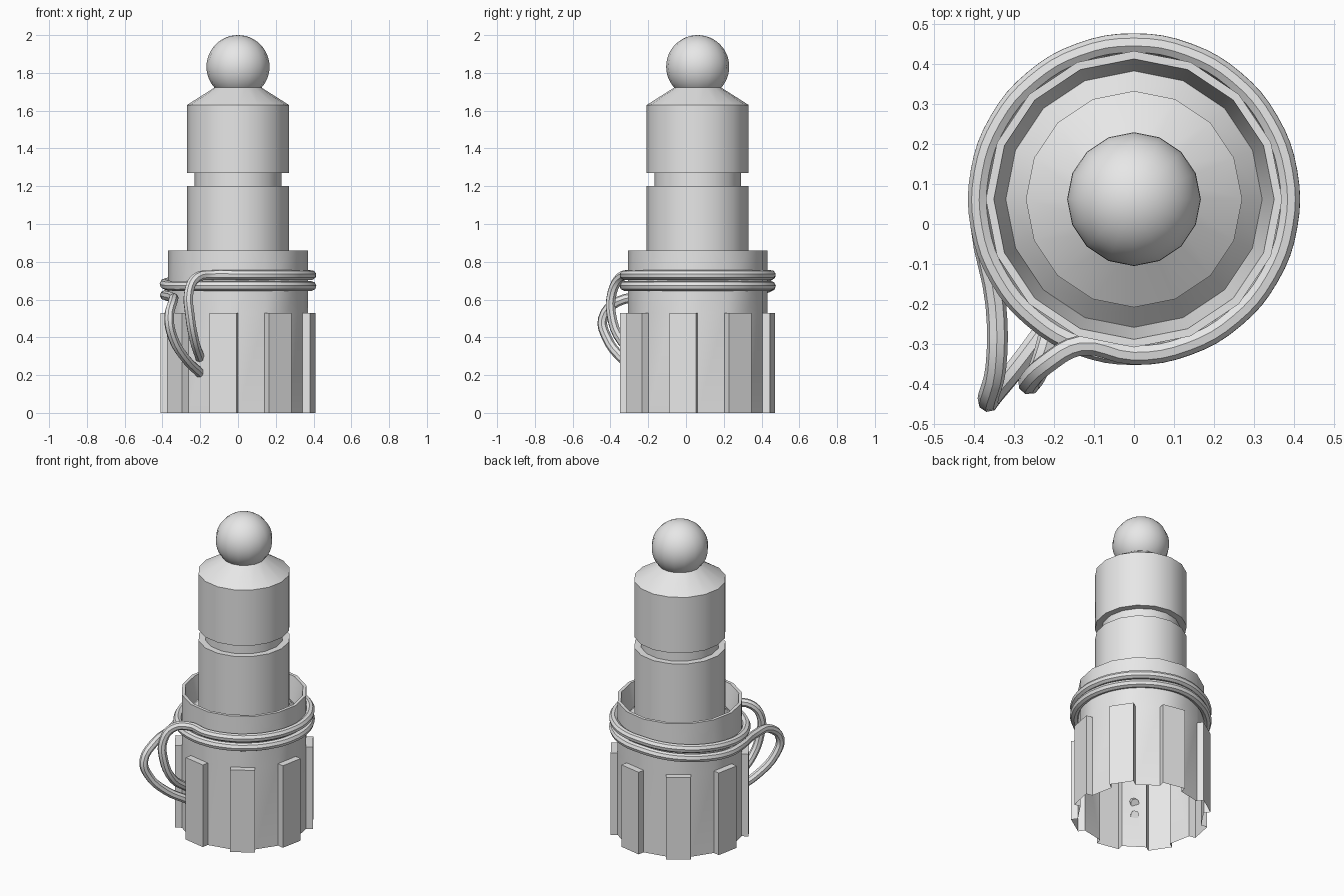
import bpy, bmesh, math
from mathutils import Vector

SIDES = 16
AXIS_Y = 0.062

cube = bpy.data.objects.get("Cube")
if cube:
    bpy.data.objects.remove(cube, do_unlink=True)

grey = bpy.data.materials.new("plain_grey")
grey.use_nodes = True
grey.diffuse_color = (0.8, 0.8, 0.8, 1)
grey.node_tree.nodes["Principled BSDF"].inputs["Base Color"].default_value = (0.8, 0.8, 0.8, 1)


def around(radius, angle, z):
    """Point around the axis; angle zero faces the front, growing towards +x."""
    return Vector((radius * math.sin(angle), AXIS_Y - radius * math.cos(angle), z))


def finish(obj):
    obj.data.materials.append(grey)
    bpy.ops.object.select_all(action='DESELECT')
    obj.select_set(True)
    bpy.context.view_layer.objects.active = obj
    bpy.ops.object.shade_smooth_by_angle(angle=math.radians(30))


def add_mesh(name, bm):
    mesh = bpy.data.meshes.new(name)
    bm.to_mesh(mesh)
    bm.free()
    obj = bpy.data.objects.new(name, mesh)
    bpy.context.collection.objects.link(obj)
    finish(obj)
    return obj


def lathe(profile):
    """Turn a profile of (radius, z) into an open shell; returns rows of faces."""
    bm = bmesh.new()
    rings = [[bm.verts.new(around(r, math.tau * i / SIDES, z)) for i in range(SIDES)]
             for r, z in profile]
    rows = []
    for low, high in zip(rings, rings[1:]):
        rows.append([bm.faces.new((low[i], low[(i + 1) % SIDES],
                                   high[(i + 1) % SIDES], high[i])) for i in range(SIDES)])
    return bm, rows


# Hollow cup with every other lower face raised into a grip rib
bm, rows = lathe([(0.37, 0), (0.37, 0.53), (0.37, 0.86), (0.35, 0.86), (0.32, 0.72)])
for face in rows[0][1::2]:
    normal = face.normal.copy() if face.normal.length else None
    face.normal_update()
    normal = face.normal.copy()
    base = list(face.verts)
    top = [bm.verts.new(v.co + normal * 0.041) for v in base]
    bm.faces.new(top)
    # right, top and left walls; the underside stays open
    for a in (1, 2, 3):
        b = (a + 1) % 4
        bm.faces.new((base[a], base[b], top[b], top[a]))
    bm.faces.remove(face)
add_mesh("ribbed_cup", bm)

# Stepped post with a flared foot, a groove and a conical shoulder
bm, rows = lathe([(0.32, 0.72), (0.27, 0.77), (0.27, 1.2), (0.23, 1.2),
                  (0.23, 1.27), (0.27, 1.27), (0.27, 1.63), (0.12, 1.725)])
add_mesh("post", bm)

# Ball on top
bm = bmesh.new()
bmesh.ops.create_uvsphere(bm, u_segments=SIDES, v_segments=24, radius=0.167)
bmesh.ops.translate(bm, verts=bm.verts, vec=(0, AXIS_Y, 1.833))
add_mesh("ball", bm)


# Cord wound twice around the cup, with both ends looping into the wall
def cord_height(deg):
    first = min(max((deg - 180) / 110, 0), 1)
    second = min(max((deg - 540) / 90, 0), 1)
    return 0.73 - 0.058 * first - 0.052 * second


path = [(-0.2, -0.23, 0.29), (-0.23, -0.34, 0.38), (-0.255, -0.395, 0.52),
        (-0.26, -0.39, 0.64), (-0.22, -0.35, 0.715)]
path += [around(0.388, math.radians(d), cord_height(d)) for d in range(-20, 641, 20)]
path += [(-0.345, -0.2, 0.61), (-0.345, -0.36, 0.59), (-0.365, -0.44, 0.5),
         (-0.345, -0.42, 0.4), (-0.28, -0.34, 0.29), (-0.2, -0.23, 0.21)]

curve = bpy.data.curves.new("cord", 'CURVE')
curve.dimensions = '3D'
curve.bevel_depth = 0.026
curve.bevel_resolution = 2
curve.resolution_u = 4
curve.use_fill_caps = True
spline = curve.splines.new('BEZIER')
spline.bezier_points.add(len(path) - 1)
for point, co in zip(spline.bezier_points, path):
    point.co = co
    point.handle_left_type = point.handle_right_type = 'AUTO'
cord = bpy.data.objects.new("cord", curve)
bpy.context.collection.objects.link(cord)
bpy.ops.object.select_all(action='DESELECT')
cord.select_set(True)
bpy.context.view_layer.objects.active = cord
bpy.ops.object.convert(target='MESH')
finish(bpy.context.view_layer.objects.active)
